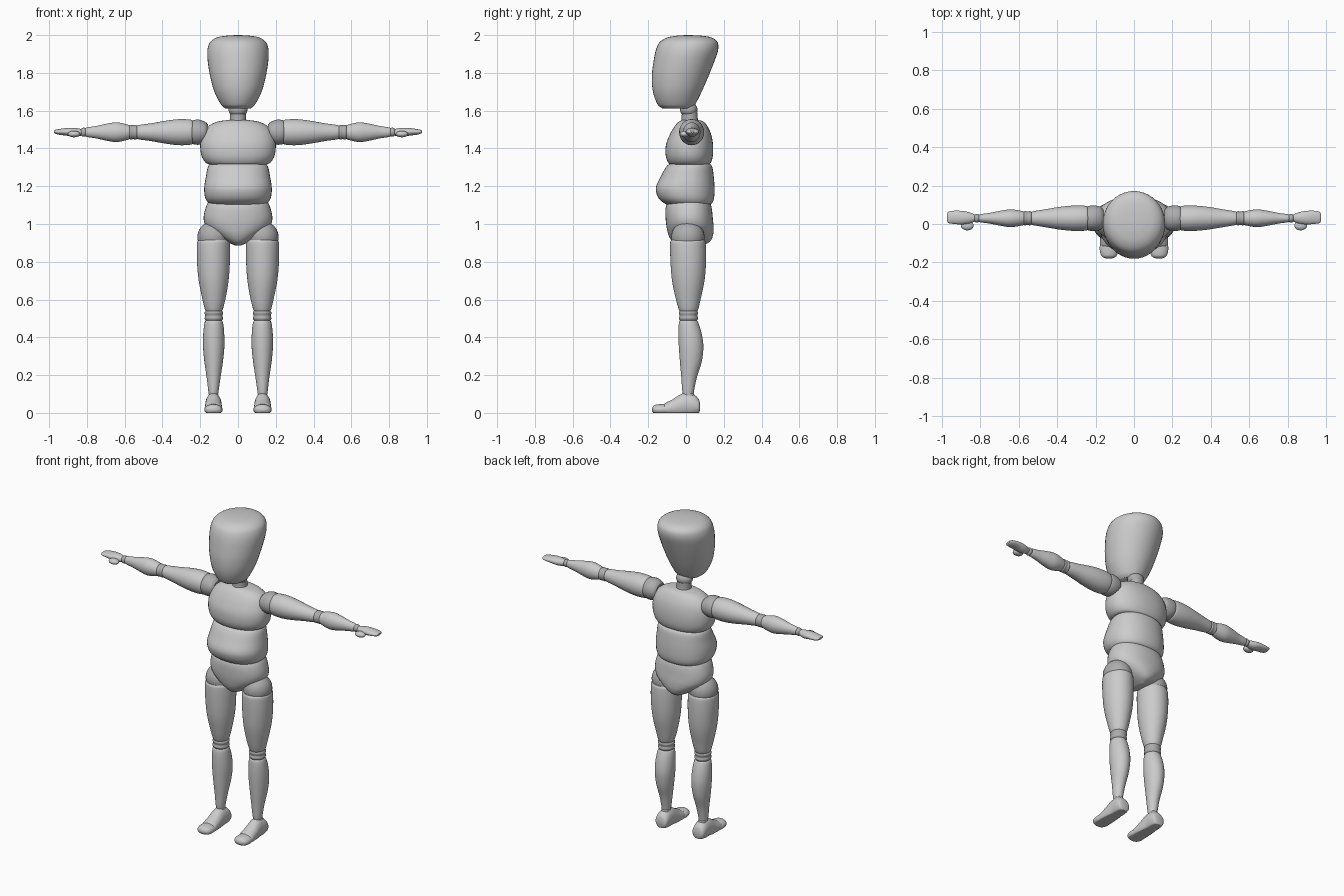
import bpy, bmesh, math
from mathutils import Vector

SEG, SUB = 40, 5
dark = bpy.data.materials.new("joint_grey")
dark.diffuse_color = (0.42, 0.42, 0.42, 1)


def finish(bm, name, mirror, joint):
    bmesh.ops.recalc_face_normals(bm, faces=bm.faces)
    me = bpy.data.meshes.new(name)
    bm.to_mesh(me)
    bm.free()
    ob = bpy.data.objects.new(name, me)
    bpy.context.collection.objects.link(ob)
    if joint:
        me.materials.append(dark)
    if mirror:
        ob.modifiers.new("mirror", 'MIRROR').use_axis = (True, False, False)
    bpy.ops.object.select_all(action='DESELECT')
    ob.select_set(True)
    bpy.context.view_layer.objects.active = ob
    bpy.ops.object.shade_smooth_by_angle(angle=math.radians(40))
    return ob


def smooth_rings(rings):
    """Chord-length spline through the given cross-sections."""
    u = [0]
    for p, q in zip(rings, rings[1:]):
        u.append(u[-1] + math.dist(p, q))
    n = len(rings)
    P = [Vector(r) for r in rings]
    M = []
    for i in range(n):
        a, b = max(i - 1, 0), min(i + 1, n - 1)
        M.append((P[b] - P[a]) / (u[b] - u[a]))
    out = []
    for i in range(n - 1):
        h = u[i + 1] - u[i]
        for k in range(SUB):
            s = k / SUB
            out.append(P[i] * (2*s**3 - 3*s*s + 1) + M[i] * h * (s**3 - 2*s*s + s)
                       + P[i+1] * (3*s*s - 2*s**3) + M[i+1] * h * (s**3 - s*s))
    return out + [P[-1]]


def loft(name, rings, axis='z', mirror=False, joint=False, power=2.0):
    """rings: (position on axis, a min, a max, b min, b max)."""
    bm = bmesh.new()
    loops = []
    for t, a0, a1, b0, b1 in smooth_rings([tuple(r) for r in rings]):
        loop = []
        for k in range(SEG):
            w = 2 * math.pi * k / SEG
            c, s = math.cos(w), math.sin(w)
            c = math.copysign(abs(c) ** (2 / power), c)
            s = math.copysign(abs(s) ** (2 / power), s)
            a, b = (a0 + a1) / 2 + c * (a1 - a0) / 2, (b0 + b1) / 2 + s * (b1 - b0) / 2
            loop.append(bm.verts.new({'z': (a, b, t), 'x': (t, a, b), 'y': (a, t, b)}[axis]))
        loops.append(loop)
    for p, q in zip(loops, loops[1:]):
        for k in range(SEG):
            j = (k + 1) % SEG
            bm.faces.new((p[k], p[j], q[j], q[k]))
    bm.faces.new(loops[0])
    bm.faces.new(loops[-1])
    return finish(bm, name, mirror, joint)


def centred(rows):
    return [(z, -r, r, y0, y1) for z, r, y0, y1 in rows]


def ball(name, loc, size, mirror=True, joint=True):
    bm = bmesh.new()
    bmesh.ops.create_uvsphere(bm, u_segments=32, v_segments=20, radius=1)
    for v in bm.verts:
        v.co = Vector(loc) + v.co * Vector(size)
    return finish(bm, name, mirror, joint)


# Head and neck
loft("head", centred([
    (1.612, .068, -.125, .03), (1.632, .09, -.15, .048), (1.70, .125, -.175, .083),
    (1.78, .147, -.181, .118), (1.86, .16, -.172, .15), (1.92, .162, -.16, .17),
    (1.96, .15, -.142, .168), (1.985, .118, -.105, .14), (1.996, .07, -.055, .09),
    (2.0, .01, .0, .02)]))
ball("neck_joint", (0, .015, 1.605), (.05, .046, .04), False)
loft("neck", centred([(1.50, .06, -.04, .085), (1.545, .045, -.025, .065),
                      (1.59, .042, -.022, .06)]), joint=True)

# Torso
loft("chest", centred([
    (1.312, .13, -.07, .11), (1.322, .168, -.092, .13), (1.36, .193, -.107, .142),
    (1.42, .20, -.106, .143), (1.475, .188, -.085, .133), (1.515, .16, -.062, .115),
    (1.54, .115, -.04, .095), (1.55, .06, -.02, .07)]), power=2.2)
loft("belly", centred([
    (1.325, .135, -.075, .12), (1.305, .158, -.103, .138), (1.25, .17, -.134, .147),
    (1.19, .179, -.16, .151), (1.14, .174, -.147, .149), (1.11, .155, -.115, .138),
    (1.095, .12, -.08, .11)]), power=2.2)
loft("pelvis", centred([
    (1.13, .15, -.09, .12), (1.09, .17, -.107, .135), (1.03, .182, -.108, .142),
    (.985, .168, -.103, .146), (.94, .115, -.092, .143), (.905, .057, -.07, .125),
    (.885, .012, -.035, .085)]), power=2.2)

# Legs
ball("hip_joint", (.131, .01, .93), (.084, .088, .085))
loft("thigh", [
    (.915, .048, .21, -.078, .098), (.90, .043, .217, -.084, .104), (.80, .043, .217, -.082, .106),
    (.70, .05, .208, -.074, .098), (.60, .067, .188, -.053, .077), (.55, .08, .176, -.039, .065),
    (.535, .087, .169, -.032, .058)], mirror=True)
loft("knee_joint", [
    (.545, .088, .168, -.03, .056), (.53, .079, .177, -.038, .064), (.514, .082, .174, -.034, .06),
    (.5, .079, .177, -.038, .064), (.485, .088, .168, -.03, .056)], mirror=True, joint=True)
loft("shin", [
    (.493, .09, .166, -.028, .054), (.48, .08, .176, -.037, .064), (.42, .073, .184, -.04, .083),
    (.35, .072, .185, -.038, .092), (.27, .08, .178, -.032, .083), (.19, .092, .166, -.025, .058),
    (.12, .102, .158, -.02, .043), (.095, .106, .154, -.016, .04)], mirror=True)
ball("ankle_joint", (.13, .018, .088), (.027, .028, .027))
foot = loft("foot", [
    (.074, .105, .155, .015, .05), (.066, .092, .168, -.005, .075), (.04, .087, .173, -.015, .098),
    (.0, .087, .173, -.02, .106), (-.03, .086, .174, -.025, .097), (-.07, .084, .176, -.022, .072),
    (-.11, .084, .176, -.015, .052), (-.122, .095, .165, -.005, .04)], 'y', True)
toe = loft("toe", [
    (-.09, .10, .16, .0, .036), (-.105, .084, .176, -.012, .046), (-.14, .082, .178, -.012, .046),
    (-.165, .09, .17, -.008, .042), (-.176, .105, .155, .004, .032), (-.18, .12, .14, .01, .024)],
    'y', True)
for ob in (foot, toe):  # flat soles
    for v in ob.data.vertices:
        v.co.z = max(v.co.z, 0)

# Arms, lofted outwards along x
Y, Z = .03, 1.486


def arm_part(name, rows, **kw):
    loft(name, [(x, Y - ry, Y + ry, Z - rz, Z + rz) for x, ry, rz in rows], 'x', True, **kw)


arm_part("shoulder_joint", [(.16, .045, .042), (.175, .06, .055), (.205, .066, .066),
                            (.235, .064, .064), (.25, .055, .055)], joint=True)
arm_part("upper_arm", [(.236, .055, .058), (.25, .064, .066), (.31, .066, .069), (.38, .06, .061),
                       (.46, .047, .047), (.525, .036, .038), (.54, .03, .032)])
arm_part("elbow_joint", [(.53, .03, .03), (.54, .037, .039), (.555, .035, .037),
                         (.568, .037, .039), (.578, .03, .03)], joint=True)
arm_part("forearm", [(.569, .032, .032), (.58, .037, .039), (.64, .046, .052), (.69, .04, .046),
                     (.75, .028, .033), (.80, .021, .025), (.812, .017, .02)])
ball("wrist_joint", (.817, Y, Z), (.02, .023, .024))
loft("hand", [
    (.82, .018, .044, 1.474, 1.498), (.835, .01, .052, 1.466, 1.504), (.87, .0, .064, 1.462, 1.509),
    (.91, -.002, .069, 1.468, 1.508), (.95, .002, .068, 1.473, 1.502),
    (.968, .006, .062, 1.478, 1.498), (.974, .016, .052, 1.483, 1.493)], 'x', True)
ball("thumb", (.868, -.008, 1.476), (.033, .025, .017), joint=False)
